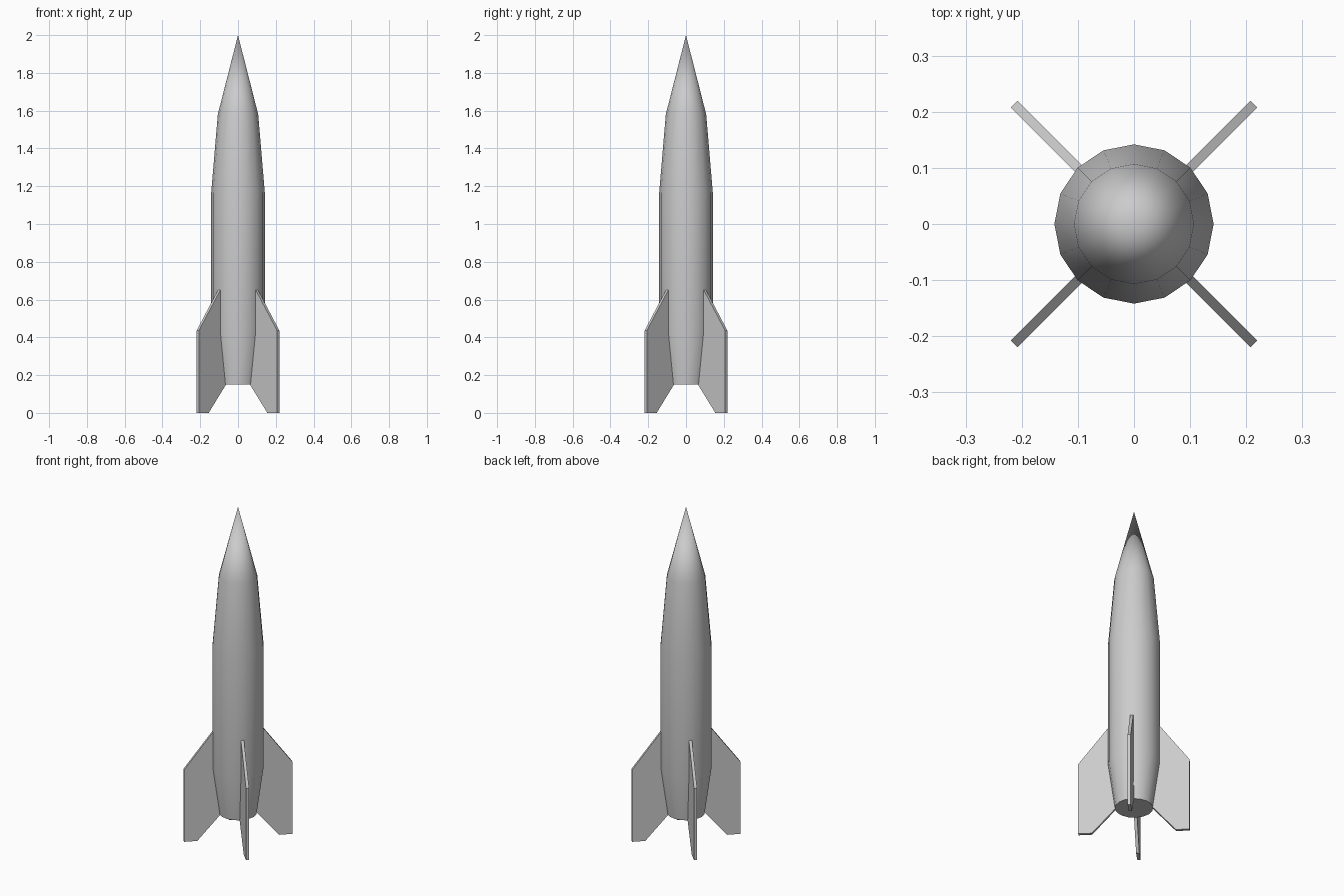
import bpy, bmesh, math
from mathutils import Matrix

if "Cube" in bpy.data.objects:
    bpy.data.objects.remove(bpy.data.objects["Cube"])

SIDES = 16


def make_object(name, bm):
    bmesh.ops.recalc_face_normals(bm, faces=bm.faces)
    mesh = bpy.data.meshes.new(name)
    bm.to_mesh(mesh)
    bm.free()
    obj = bpy.data.objects.new(name, mesh)
    bpy.context.collection.objects.link(obj)
    return obj


# Body: rings of a 16-sided hull closed by a pointed nose
profile = [(0.104, 0.15), (0.142, 0.425), (0.142, 1.165), (0.107, 1.58)]
bm = bmesh.new()
rings = []
for r, z in profile:
    angles = [2 * math.pi * i / SIDES for i in range(SIDES)]
    rings.append([bm.verts.new((r * math.cos(a), r * math.sin(a), z)) for a in angles])
tip = bm.verts.new((0, 0, 2))
bm.faces.new(rings[0][::-1])
for i in range(SIDES):
    j = (i + 1) % SIDES
    for low, high in zip(rings, rings[1:]):
        bm.faces.new((low[i], low[j], high[j], high[i]))
    bm.faces.new((rings[-1][i], rings[-1][j], tip))
body = make_object("rocket_body", bm)
bpy.context.view_layer.objects.active = body
body.select_set(True)
bpy.ops.object.shade_smooth_by_angle(angle=math.radians(40))

# Fins: flat plates on the diagonals, (radius, height) outline
outline = [(0.138, 0.655), (0.302, 0.435), (0.302, 0), (0.228, 0),
           (0.100, 0.148), (0.138, 0.425)]
THICK = 0.017
for k in range(4):
    bm = bmesh.new()
    face = bm.faces.new([bm.verts.new((r, -THICK / 2, z)) for r, z in outline])
    ext = bmesh.ops.extrude_face_region(bm, geom=[face], use_keep_orig=True)
    moved = [g for g in ext["geom"] if isinstance(g, bmesh.types.BMVert)]
    bmesh.ops.translate(bm, verts=moved, vec=(0, THICK, 0))
    turn = Matrix.Rotation(math.radians(45 + 90 * k), 4, 'Z')
    bmesh.ops.transform(bm, matrix=turn, verts=bm.verts)
    make_object(f"fin_{k + 1}", bm)
